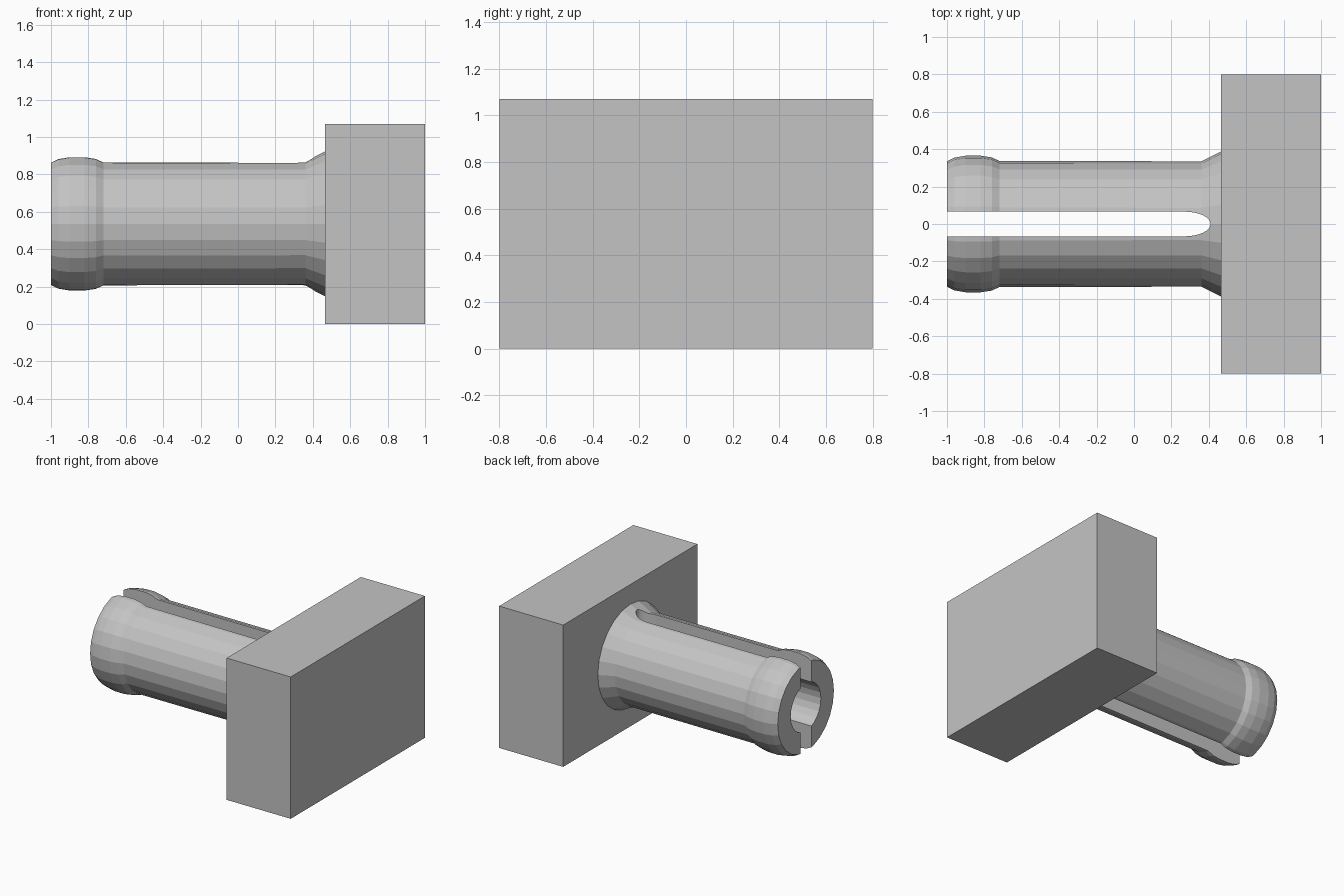
import bpy
import bmesh
import math
from mathutils import Matrix, Vector

SIDES = 24
AXIS_Z = 0.535

if "Cube" in bpy.data.objects:
    bpy.data.objects.remove(bpy.data.objects["Cube"])

grey = bpy.data.materials.new("plain grey")
grey.use_nodes = True
colour = (0.55, 0.55, 0.55, 1)
grey.diffuse_color = colour
grey.node_tree.nodes["Principled BSDF"].inputs["Base Color"].default_value = colour


def finish(name, bm):
    bmesh.ops.recalc_face_normals(bm, faces=bm.faces)
    mesh = bpy.data.meshes.new(name)
    bm.to_mesh(mesh)
    bm.free()
    mesh.materials.append(grey)
    obj = bpy.data.objects.new(name, mesh)
    bpy.context.collection.objects.link(obj)
    return obj


# Rectangular mounting block
bm = bmesh.new()
bmesh.ops.create_cube(bm, size=1, matrix=Matrix.Translation((0.7325, 0, AXIS_Z))
                      @ Matrix.Diagonal((0.535, 1.6, 1.07, 1)))
finish("mounting_block", bm)

# Hollow barrel: rounded lip, straight shaft, flared root, blind bore
profile = [(0.41, 0), (0.41, 0.18), (-1, 0.18), (-1, 0.335), (-0.96, 0.355),
           (-0.9, 0.365), (-0.82, 0.365), (-0.76, 0.356), (-0.72, 0.337),
           (0.36, 0.335), (0.465, 0.387), (0.5, 0.387), (0.5, 0)]
bm = bmesh.new()
verts = [bm.verts.new((x, r, AXIS_Z)) for x, r in profile]
edges = [bm.edges.new(pair) for pair in zip(verts, verts[1:])]
bmesh.ops.spin(bm, geom=verts + edges, cent=(0, 0, AXIS_Z), axis=(1, 0, 0),
               angle=math.tau, steps=SIDES, use_duplicate=False)
bmesh.ops.remove_doubles(bm, verts=bm.verts, dist=0.0005)
barrel = finish("split_barrel", bm)

# Slot cutter with a rounded inner end
outline = [(-1.2, -0.066)]
for i in range(17):
    a = math.pi * (i / 16 - 0.5)
    outline.append((0.27 + 0.14 * math.cos(a), 0.066 * math.sin(a)))
outline.append((-1.2, 0.066))
bm = bmesh.new()
face = bm.faces.new([bm.verts.new((x, y, -0.2)) for x, y in outline])
top = bmesh.ops.extrude_face_region(bm, geom=[face])["geom"]
bmesh.ops.translate(bm, vec=Vector((0, 0, 1.5)),
                    verts=[v for v in top if isinstance(v, bmesh.types.BMVert)])
cutter = finish("slot_cutter", bm)
cutter.hide_render = True
cutter.hide_set(True)
cutter.display_type = 'WIRE'

# Cut the slot through both walls
cut = barrel.modifiers.new("slot", 'BOOLEAN')
cut.operation = 'DIFFERENCE'
cut.solver = 'EXACT'
cut.object = cutter
